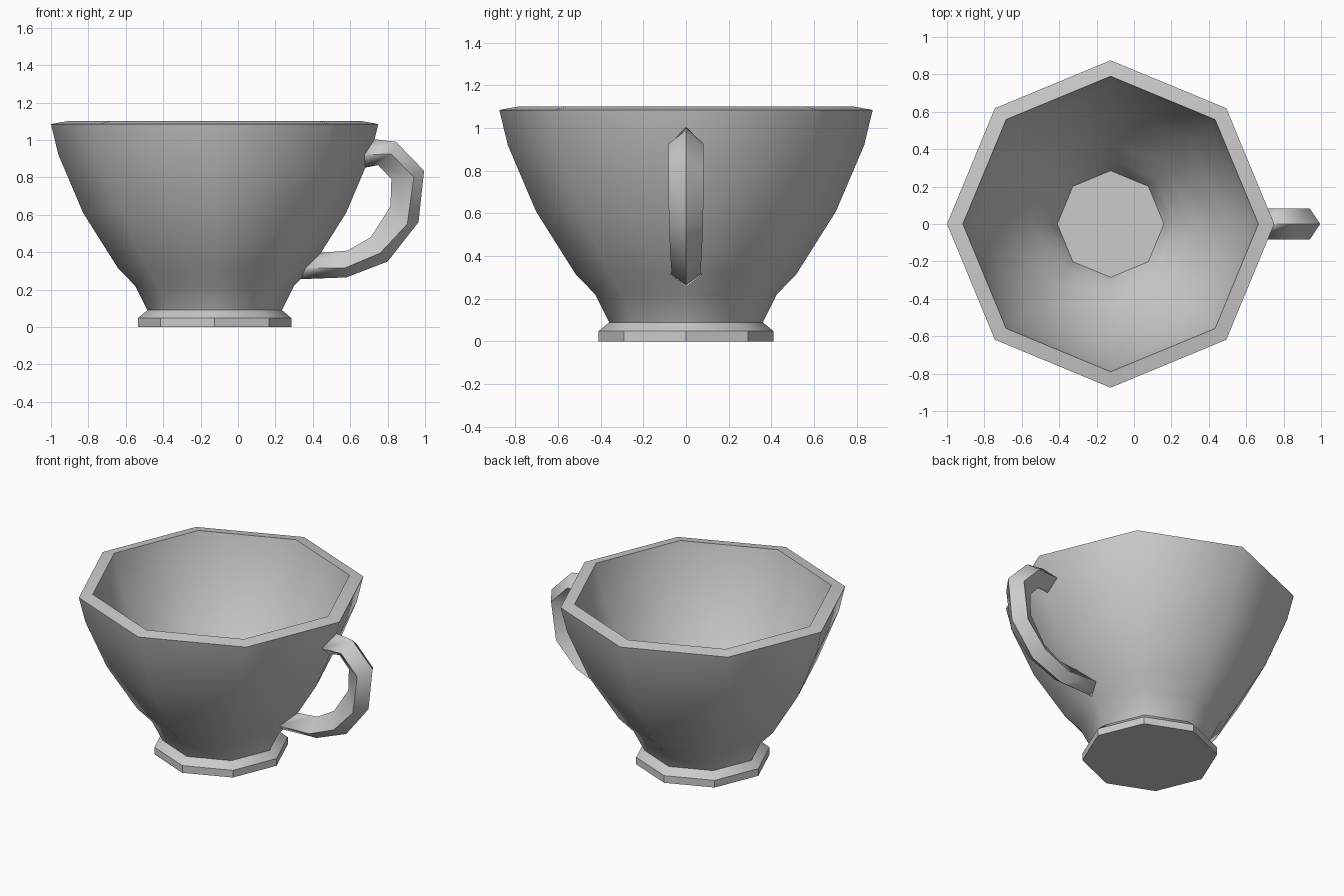
import bpy, bmesh, math

if "Cube" in bpy.data.objects:
    bpy.data.objects.remove(bpy.data.objects["Cube"])

CX = -0.125   # axis of the cup body
SIDES = 8


def finish(bm, name, sharp):
    """Smooth every face, mark chosen edges sharp, and make the object."""
    bmesh.ops.recalc_face_normals(bm, faces=bm.faces[:])
    for f in bm.faces:
        f.smooth = True
    for e in bm.edges:
        if sharp(e):
            e.smooth = False
    me = bpy.data.meshes.new(name)
    bm.to_mesh(me)
    bm.free()
    ob = bpy.data.objects.new(name, me)
    bpy.context.collection.objects.link(ob)
    return ob


def loft(rings):
    """Bridge equal-sized vertex rings and cap both ends."""
    bm = bmesh.new()
    rows = [[bm.verts.new(p) for p in ring] for ring in rings]
    row_of = {v: i for i, row in enumerate(rows) for v in row}
    n = len(rows[0])
    for a, b in zip(rows, rows[1:]):
        for i in range(n):
            j = (i + 1) % n
            bm.faces.new((a[i], a[j], b[j], b[i]))
    bm.faces.new(rows[0])
    bm.faces.new(rows[-1])
    return bm, row_of


# Cup body: octagonal profile from the foot, up the outside, over the rim, down inside
profile = [(0.41, 0), (0.41, 0.048), (0.36, 0.09),
           (0.425, 0.22), (0.517, 0.315), (0.703, 0.61), (0.835, 0.92), (0.875, 1.085),
           (0.79, 1.10),
           (0.752, 0.92), (0.622, 0.62), (0.435, 0.33), (0.345, 0.23), (0.285, 0.10)]
rings = [[(CX + r * math.cos(2 * math.pi * k / SIDES),
           r * math.sin(2 * math.pi * k / SIDES), z) for k in range(SIDES)]
         for r, z in profile]
bm, row = loft(rings)
sharp_rows = {0, 1, 2, 7, 8, len(profile) - 1}


def cup_sharp(e):
    a, b = sorted(row[v] for v in e.verts)
    return (a == b and a in sharp_rows) or (a, b) == (0, 1)


finish(bm, "cup_body", cup_sharp)

# Handle: diamond section (outer ridge, two side edges, inner ridge) along a bent path
outer = [(0.73, 1.005), (0.845, 0.99), (0.995, 0.835), (0.965, 0.56),
         (0.80, 0.35), (0.58, 0.265), (0.335, 0.255)]
side = [(0.68, 0.92), (0.82, 0.925), (0.94, 0.80), (0.905, 0.55),
        (0.76, 0.395), (0.57, 0.315), (0.36, 0.315)]
inner = [(0.685, 0.85), (0.75, 0.865), (0.82, 0.79), (0.815, 0.645),
         (0.71, 0.48), (0.585, 0.408), (0.44, 0.395)]
half = [0.083, 0.083, 0.083, 0.08, 0.073, 0.067, 0.075]
sections = []
for i, (o, s, n, w) in enumerate(zip(outer, side, inner, half)):
    d = -0.015 if i in (0, len(half) - 1) else 0   # sink the ends into the wall
    sections.append([(o[0] + d, 0, o[1]), (s[0] + d, w, s[1]),
                     (n[0] + d, 0, n[1]), (s[0] + d, -w, s[1])])
bm, row_h = loft(sections)
finish(bm, "handle", lambda e: row_h[e.verts[0]] != row_h[e.verts[1]])
